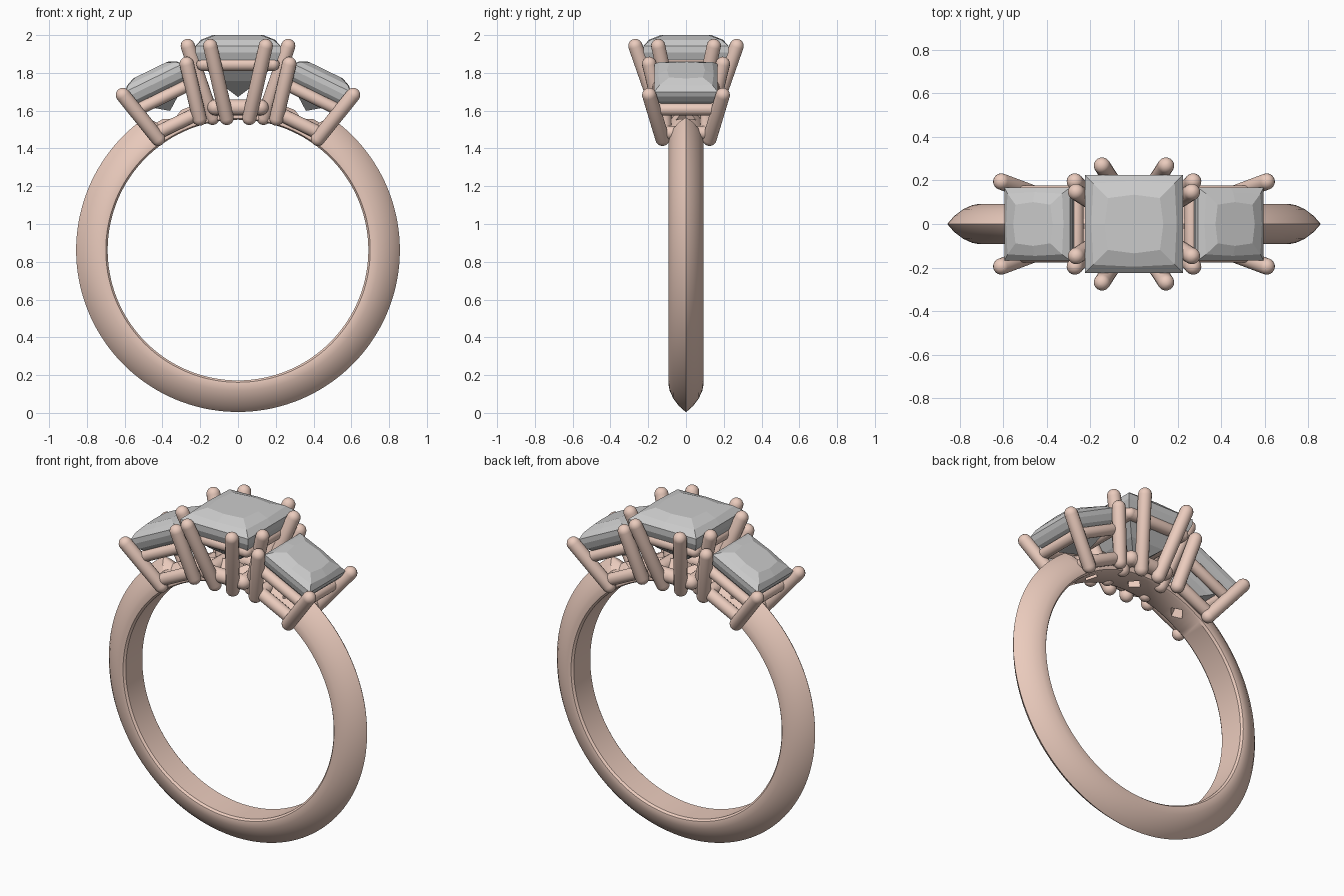
import bpy, bmesh, math
from mathutils import Matrix, Vector

if "Cube" in bpy.data.objects:
    bpy.data.objects.remove(bpy.data.objects["Cube"])

CZ = 0.862           # height of the ring's centre
TILT = math.radians(26)

metal = bpy.data.materials.new("rose_metal")
metal.diffuse_color = (0.83, 0.60, 0.51, 1)
metal.use_nodes = True
metal.node_tree.nodes["Principled BSDF"].inputs["Base Color"].default_value = metal.diffuse_color
gem = bpy.data.materials.new("clear_gem")
gem.diffuse_color = (0.8, 0.8, 0.8, 1)
gem.use_nodes = True
gem.node_tree.nodes["Principled BSDF"].inputs["Base Color"].default_value = gem.diffuse_color


def finish(bm, name, mat, smooth=None):
    bmesh.ops.recalc_face_normals(bm, faces=bm.faces)
    me = bpy.data.meshes.new(name)
    bm.to_mesh(me)
    bm.free()
    ob = bpy.data.objects.new(name, me)
    bpy.context.collection.objects.link(ob)
    if mat:
        me.materials.append(mat)
    if smooth:
        shade(ob, smooth)
    return ob


def shade(ob, angle):
    bpy.ops.object.select_all(action='DESELECT')
    ob.select_set(True)
    bpy.context.view_layer.objects.active = ob
    bpy.ops.object.shade_smooth_by_angle(angle=math.radians(angle))


def bridge(bm, rings):
    for a, b in zip(rings, rings[1:]):
        n = len(a)
        for i in range(n):
            bm.faces.new((a[i], a[(i + 1) % n], b[(i + 1) % n], b[i]))


def rod(bm, p, q, r):
    """Round rod with ball ends from p to q."""
    p, q = Vector(p), Vector(q)
    d = q - p
    rot = d.to_track_quat('Z', 'Y').to_matrix().to_4x4()
    frame = Matrix.Translation(p) @ rot
    rows = []
    for base, a0, a1 in ((0, -85, 0), (d.length, 0, 85)):
        for k in range(6):
            a = math.radians(a0 + (a1 - a0) * k / 5)
            rows.append((r * math.cos(a), base + r * math.sin(a)))
    rings = [[bm.verts.new(frame @ Vector((rr * math.cos(t), rr * math.sin(t), z)))
              for t in (math.tau * i / 16 for i in range(16))] for rr, z in rows]
    bridge(bm, rings)
    bm.faces.new(rings[0][::-1])
    bm.faces.new(rings[-1])


def square_rail(bm, half, u, r):
    c = [(-half, -half, u), (half, -half, u), (half, half, u), (-half, half, u)]
    for i in range(4):
        rod(bm, c[i], c[(i + 1) % 4], r)


def stone(name, half, u, k, culet, frame):
    """Square cut gem: girdle at radius u, crown scaled by k, culet at radius culet."""
    depth = u - culet
    rows = [(0.5, u - 0.66 * depth, 1.0), (0.93, u - 0.055 * k - 0.005, 1.0),
            (1.0, u - 0.018 * k, 1.0), (1.0, u + 0.018 * k, 1.0),
            (0.83, u + 0.05 * k, 1.05), (0.53, u + 0.075 * k, 1.13)]
    bm = bmesh.new()
    rings = []
    for s, z, bulge in rows:
        ring = []
        for x, y in ((-1, -1), (0, -1), (1, -1), (1, 0), (1, 1), (0, 1), (-1, 1), (-1, 0)):
            b = bulge if x * y == 0 else 1
            ring.append(bm.verts.new((x * s * half * b, y * s * half * b, z)))
        rings.append(ring)
    bridge(bm, rings)
    bm.faces.new(rings[-1])
    tip = bm.verts.new((0, 0, culet))
    for i in range(8):
        bm.faces.new((tip, rings[0][(i + 1) % 8], rings[0][i]))
    bm.transform(frame)
    finish(bm, name, gem)


# Band: knife-edge section swept round, lowered where it carries the settings
half_profile = [(0.69, 0.078), (0.70, 0.09), (0.715, 0.092), (0.745, 0.086),
                (0.785, 0.068), (0.825, 0.038), (0.85, 0.01)]
profile = half_profile + [(0.857, 0)] + [(r, -y) for r, y in reversed(half_profile)]
bm = bmesh.new()
N = 144
rings = []
for i in range(N):
    a = math.tau * i / N
    off = abs((a + math.pi) % math.tau - math.pi)
    k = 0.66 if off < math.radians(34) else 1.0
    ring = []
    for r, y in profile:
        rr = 0.69 + (r - 0.69) * k
        ring.append(bm.verts.new((rr * math.sin(a), y, CZ + rr * math.cos(a))))
    rings.append(ring)
bridge(bm, rings + [rings[0]])
band = finish(bm, "band", metal)

# Settings: gem, prongs and rails, built upright then turned about the finger axis
for side, angle in (("left", -TILT), ("centre", 0), ("right", TILT)):
    frame = Matrix.Translation((0, 0, CZ)) @ Matrix.Rotation(angle, 4, 'Y')
    bm = bmesh.new()
    if side == "centre":
        stone("centre_stone", 0.225, 1.063, 1.0, 0.81, frame)
        for sx in (-1, 1):
            for sy in (-1, 1):
                rod(bm, (sx * 0.06, sy * 0.135, 0.70), (sx * 0.147, sy * 0.268, 1.08), 0.038)
                rod(bm, (sx * 0.135, sy * 0.065, 0.70), (sx * 0.266, sy * 0.147, 1.08), 0.038)
        square_rail(bm, 0.185, 0.983, 0.035)
        square_rail(bm, 0.12, 0.755, 0.042)
    else:
        stone(side + "_stone", 0.168, 1.0, 0.8, 0.82, frame)
        for sx in (-1, 1):
            for sy in (-1, 1):
                rod(bm, (sx * 0.122, sy * 0.125, 0.715), (sx * 0.188, sy * 0.195, 1.005), 0.038)
        square_rail(bm, 0.145, 0.90, 0.032)
        square_rail(bm, 0.112, 0.745, 0.036)
    bm.transform(frame)
    finish(bm, side + "_setting", metal, 40)

    # Small light hole through the band below each gem
    bm = bmesh.new()
    bmesh.ops.create_cone(bm, cap_ends=True, segments=4, radius1=0.035, radius2=0.07, depth=0.3,
                          matrix=frame @ Matrix.Translation((0, 0, 0.76)))
    cutter = finish(bm, side + "_hole_cutter", None)
    cutter.hide_render = True
    cutter.hide_set(True)
    mod = band.modifiers.new(side + "_hole", 'BOOLEAN')
    mod.operation = 'DIFFERENCE'
    mod.solver = 'EXACT'
    mod.object = cutter

# Apply the holes, then shade the band
bpy.ops.object.select_all(action='DESELECT')
band.select_set(True)
bpy.context.view_layer.objects.active = band
for mod in list(band.modifiers):
    bpy.ops.object.modifier_apply(modifier=mod.name)
for ob in [o for o in bpy.data.objects if o.name.endswith("_cutter")]:
    bpy.data.objects.remove(ob)
shade(band, 35)
